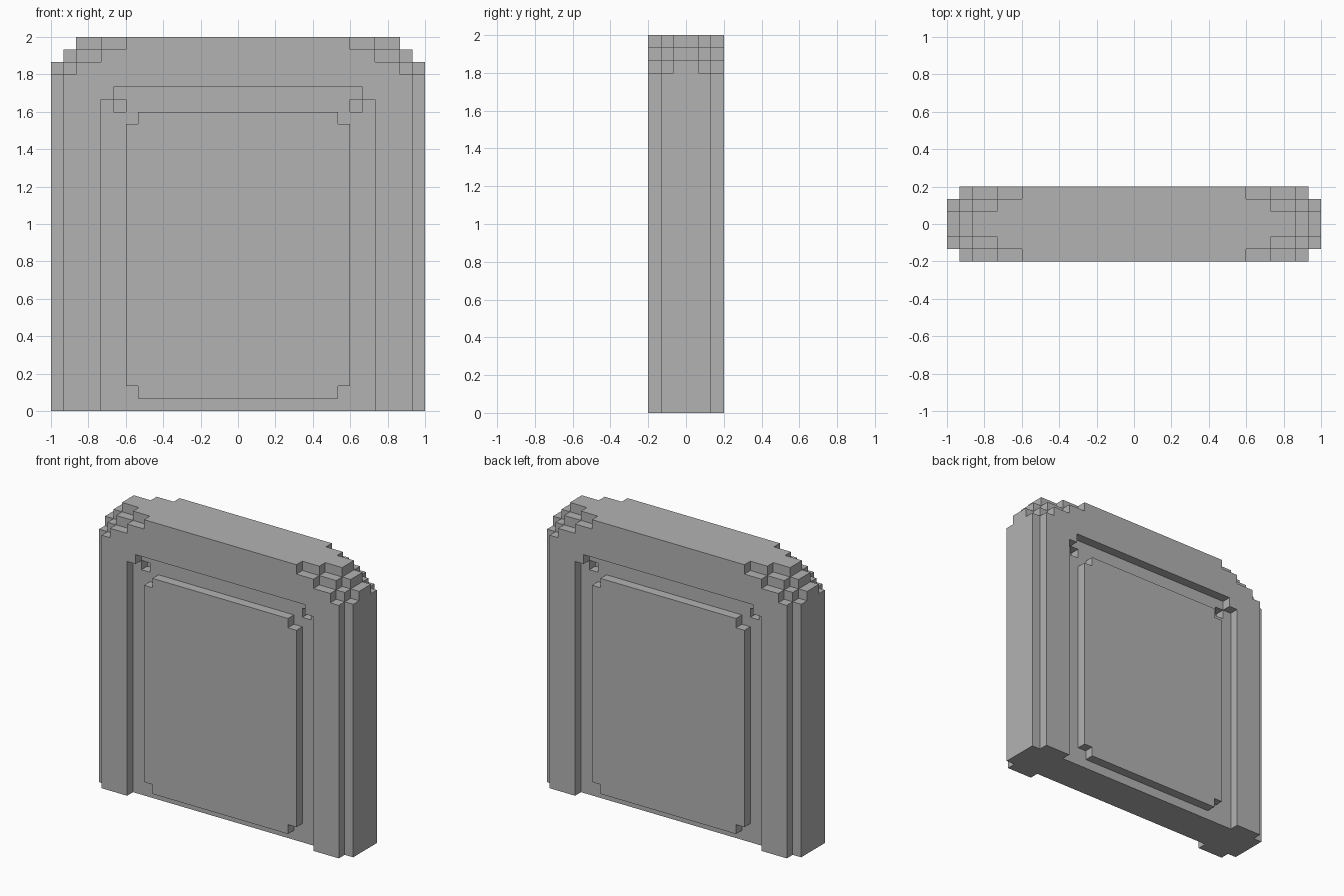
import bpy
import bmesh

if "Cube" in bpy.data.objects:
    bpy.data.objects.remove(bpy.data.objects["Cube"], do_unlink=True)

U = 1 / 15  # one block

stone = bpy.data.materials.new("stone grey")
stone.use_nodes = True
GREY = (0.45, 0.45, 0.45, 1)
stone.diffuse_color = GREY
stone.node_tree.nodes["Principled BSDF"].inputs["Base Color"].default_value = GREY


def stairs(steps):
    """Right half of a stepped arch, from the ground up to its top."""
    points, z = [], 0
    for x, top in steps:
        points += [(x, z), (x, top)]
        z = top
    return points


def mirrored(half):
    """Close a right half profile with its mirror image."""
    return half + [(-x, z) for x, z in reversed(half)]


def slab(name, loops, y0, y1):
    """Extrude a front outline, with optional holes, between two depths."""
    bm = bmesh.new()
    for loop in loops:
        verts = [bm.verts.new((x * U, y0 * U, z * U)) for x, z in loop]
        for a, b in zip(verts, verts[1:] + verts[:1]):
            bm.edges.new((a, b))
    bmesh.ops.triangle_fill(bm, use_beauty=True, edges=bm.edges[:], normal=(0, -1, 0))
    ext = bmesh.ops.extrude_face_region(bm, geom=bm.faces[:], use_keep_orig=True)
    moved = [g for g in ext["geom"] if isinstance(g, bmesh.types.BMVert)]
    bmesh.ops.translate(bm, verts=moved, vec=(0, (y1 - y0) * U, 0))
    bmesh.ops.recalc_face_normals(bm, faces=bm.faces[:])
    bmesh.ops.dissolve_limit(bm, angle_limit=0.01, verts=bm.verts[:], edges=bm.edges[:])
    mesh = bpy.data.meshes.new(name)
    bm.to_mesh(mesh)
    bm.free()
    mesh.materials.append(stone)
    bpy.context.collection.objects.link(bpy.data.objects.new(name, mesh))


# Stepped outlines
core = mirrored(stairs([(15, 28), (14, 29), (13, 30)]))
backing = mirrored(stairs([(15, 27), (14, 28), (13, 29), (11, 30)]))
pits = [[(s * x, z) for x, z in ((9, 24), (10, 24), (10, 25), (9, 25))] for s in (1, -1)]
rim = mirrored(stairs([(14, 27), (13, 28), (11, 29), (9, 30)]))
opening = mirrored(stairs([(11, 25), (10, 26)]))
panel = mirrored([(8, 1), (8, 2), (9, 2), (9, 23), (8, 23), (8, 24)])

# Middle of the slab, then the same layers on both faces
slab("core", [core], -1, 1)
for side, s in (("front", -1), ("back", 1)):
    slab(side + "_backing", [backing] + pits, s, 2 * s)
    slab(side + "_frame", [rim + opening[::-1]], 2 * s, 3 * s)
    slab(side + "_panel", [panel], 2 * s, 3 * s)
